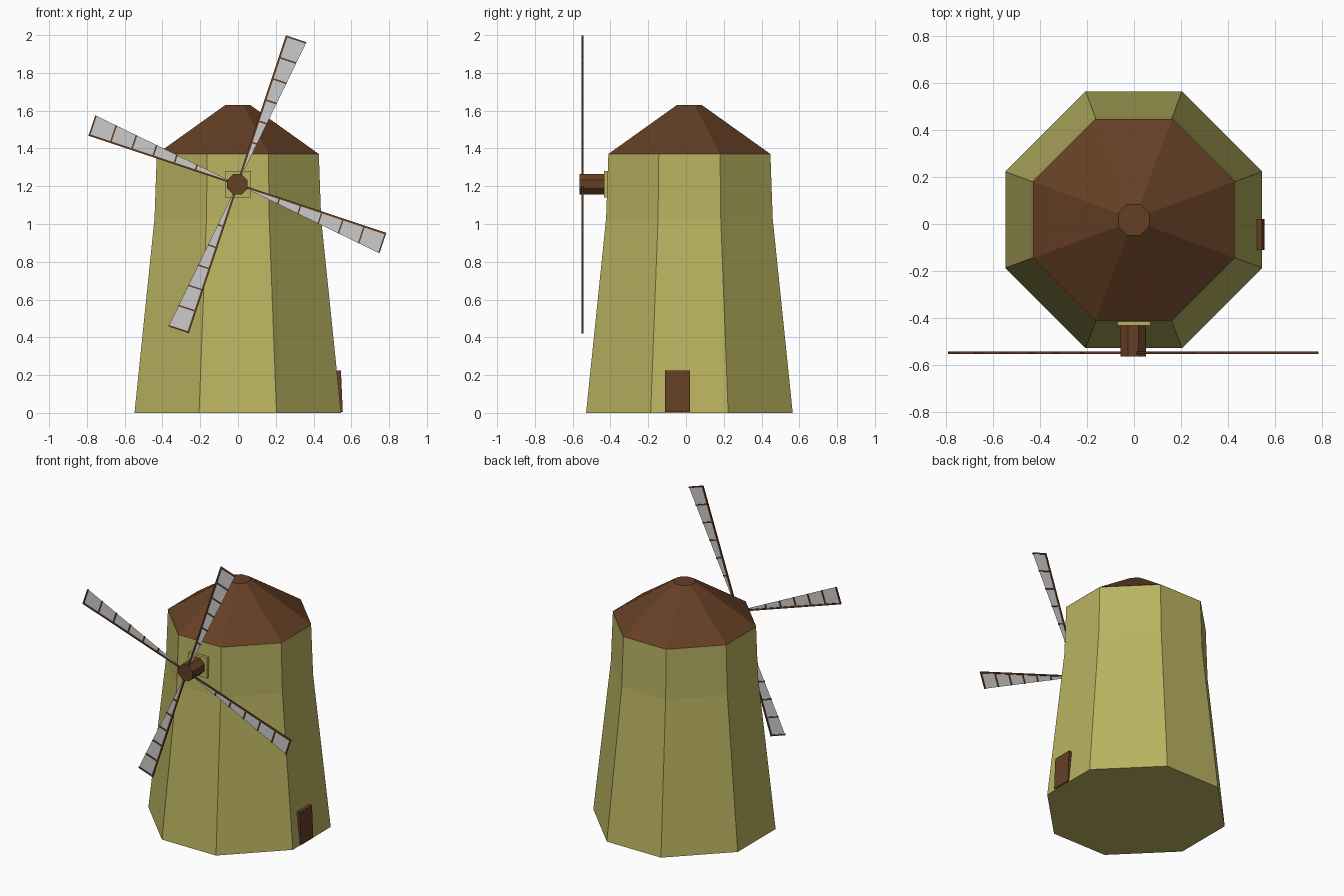
import bpy, bmesh, math
from mathutils import Matrix, Vector

if "Cube" in bpy.data.objects:
    bpy.data.objects.remove(bpy.data.objects["Cube"])


def material(name, rgb):
    m = bpy.data.materials.new(name)
    m.diffuse_color = (*rgb, 1)
    m.use_nodes = True
    m.node_tree.nodes["Principled BSDF"].inputs["Base Color"].default_value = m.diffuse_color
    return m


PLASTER = material("plaster", (0.49, 0.45, 0.12))
WOOD = material("wood", (0.13, 0.05, 0.018))


def finish(name, bm, mat=None, matrix=None):
    if matrix:
        bm.transform(matrix)
    bmesh.ops.recalc_face_normals(bm, faces=bm.faces)
    mesh = bpy.data.meshes.new(name)
    bm.to_mesh(mesh)
    bm.free()
    if mat:
        mesh.materials.append(mat)
    obj = bpy.data.objects.new(name, mesh)
    bpy.context.collection.objects.link(obj)
    return obj


def octagon_loft(name, rings, mat, matrix):
    """Capped stack of octagons; rings = (half width, half side, z)."""
    bm = bmesh.new()
    loops = []
    for w, s, z in rings:
        pts = [(w, -s), (w, s), (s, w), (-s, w), (-w, s), (-w, -s), (-s, -w), (s, -w)]
        loops.append([bm.verts.new((x, y, z)) for x, y in pts])
    for a, b in zip(loops, loops[1:]):
        for i in range(8):
            j = (i + 1) % 8
            bm.faces.new((a[i], a[j], b[j], b[i]))
    bm.faces.new(loops[0])
    bm.faces.new(loops[-1])
    return finish(name, bm, mat, matrix)


def add_box(bm, lo, hi):
    lo, hi = Vector(lo), Vector(hi)
    m = Matrix.Translation((lo + hi) / 2) @ Matrix.Diagonal((*(hi - lo), 1))
    return bmesh.ops.create_cube(bm, size=1, matrix=m)["verts"]


# Tapered tower and cap roof
centre = Matrix.Translation((-0.001, 0.018, 0))
octagon_loft("tower", [(0.547, 0.205, 0), (0.441, 0.166, 1.03), (0.429, 0.162, 1.37)], PLASTER, centre)
octagon_loft("roof", [(0.43, 0.163, 1.37), (0.066, 0.028, 1.63)], WOOD, centre)

# Door leaning with the right wall
bm = bmesh.new()
for v in add_box(bm, (0.53, -0.11, 0.005), (0.555, 0.022, 0.225)):
    v.co.x -= 0.045 * v.co.z
finish("door", bm, WOOD)

# Bearing plate and axle
bm = bmesh.new()
add_box(bm, (-0.07, -0.433, 1.14), (0.07, -0.405, 1.28))
finish("bearing_plate", bm, PLASTER)
hub = Matrix.Translation((-0.003, 0, 1.21)) @ Matrix.Rotation(math.pi / 2, 4, "X")
octagon_loft("axle", [(0.054, 0.022, 0.42), (0.054, 0.022, 0.565)], WOOD, hub)

# Four blades: spar on the leading edge, rungs, and a tapered cloth
# Local frame: x runs outward, y up the blade's width, z towards the front
R, W, Y = 0.83, 0.109, 0.548
for k in range(4):
    turn = hub @ Matrix.Rotation(math.radians(71.6 + 90 * k), 4, "Z")
    bm = bmesh.new()
    add_box(bm, (0, -0.005, Y - 0.005), (R, 0.005, Y + 0.005))
    for i in range(6):
        r = R - 0.005 - 0.118 * i
        add_box(bm, (r - 0.004, -W * r / R, Y - 0.005), (r + 0.004, 0, Y + 0.005))
    finish(f"blade_frame_{k + 1}", bm, WOOD, turn)

    bm = bmesh.new()
    pts = [(0.04, 0), (R - 0.003, 0), (R - 0.003, -W), (0.04, -W * 0.04 / R)]
    bm.faces.new([bm.verts.new((x, y, Y)) for x, y in pts])
    finish(f"sail_{k + 1}", bm, None, turn)
